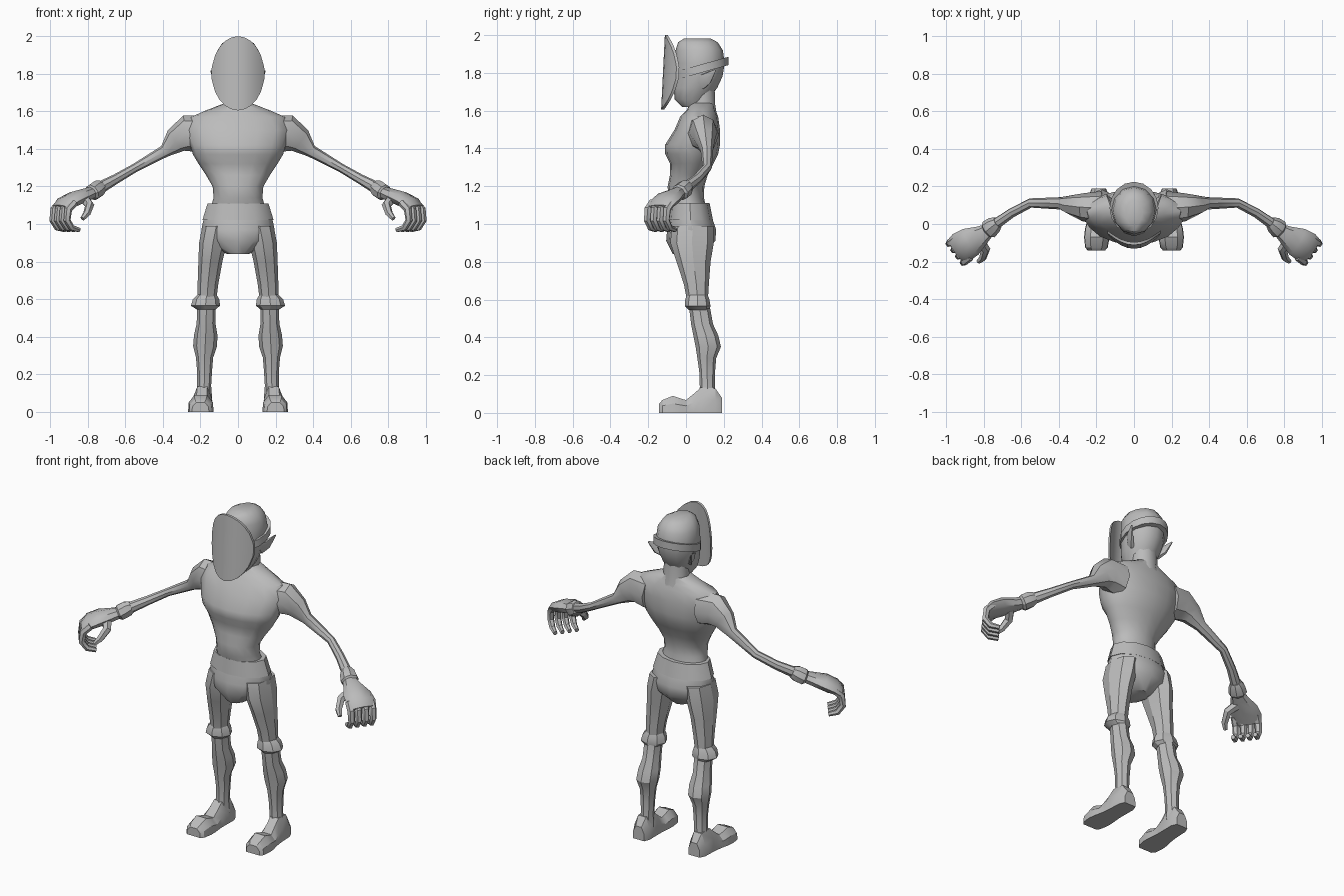
import bpy, bmesh, math
from mathutils import Vector

grey = bpy.data.materials.new("plain grey")
grey.diffuse_color = (0.5, 0.5, 0.5, 1)


def build(name, rings, mirror=False, angle=40):
    """Bridge a list of closed point rings, cap the ends and shade."""
    bm = bmesh.new()
    vr = [[bm.verts.new(p) for p in r] for r in rings]
    n = len(rings[0])
    for a, b in zip(vr, vr[1:]):
        for i in range(n):
            j = (i + 1) % n
            bm.faces.new((a[i], a[j], b[j], b[i]))
    bm.faces.new(vr[0][::-1])
    bm.faces.new(vr[-1])
    bmesh.ops.recalc_face_normals(bm, faces=bm.faces)
    me = bpy.data.meshes.new(name)
    bm.to_mesh(me)
    bm.free()
    me.materials.append(grey)
    ob = bpy.data.objects.new(name, me)
    bpy.context.collection.objects.link(ob)
    if mirror:
        ob.modifiers.new("mirror", 'MIRROR').use_mirror_merge = False
    bpy.ops.object.select_all(action='DESELECT')
    ob.select_set(True)
    bpy.context.view_layer.objects.active = ob
    bpy.ops.object.shade_smooth_by_angle(angle=math.radians(angle))
    return ob


def loft(name, rows, sides=8, side=None, mirror=False, slope=0, angle=40):
    """Rows are x, y, z, radius a, radius b. Without a side vector the rings stay level."""
    rings = []
    for k, (x, y, z, a, b) in enumerate(rows):
        s, u = Vector((1, 0, 0)), Vector((0, 1, slope))
        if side:
            p, q = rows[max(k - 1, 0)], rows[min(k + 1, len(rows) - 1)]
            t = (Vector(q[:3]) - Vector(p[:3])).normalized()
            s = Vector(side)
            s = (s - t * s.dot(t)).normalized()
            u = t.cross(s)
        rings.append([Vector((x, y, z)) + s * a * math.cos(w) + u * b * math.sin(w)
                      for w in (2 * math.pi * i / sides for i in range(sides))])
    return build(name, rings, mirror, angle)


# Torso and neck
loft("torso", [(0, y, z, a, b) for z, y, a, b in (
    (1.64, .085, .08, .065), (1.605, .08, .17, .075), (1.57, .07, .25, .10),
    (1.50, .06, .28, .12), (1.42, .035, .255, .145), (1.37, .03, .24, .14),
    (1.32, .03, .21, .115), (1.26, .015, .17, .10), (1.2, 0, .135, .097),
    (1.14, 0, .13, .095), (1.07, .02, .15, .09))], 16)
loft("neck", [(0, .095, 1.56, .085, .075), (0, .09, 1.63, .075, .068),
              (0, .085, 1.72, .075, .07)], 10)

# Waistband and pelvis
loft("waistband", [(0, .02, 1.11, .162, .105), (0, .025, 1.02, .19, .118)], 12)
loft("pelvis", [(0, .025, 1.04, .18, .11), (0, .03, .97, .195, .13),
                (0, .025, .91, .17, .13), (0, .01, .84, .06, .08)], 12)

# Head, headband, ears
loft("head", [(0, y, z, a, b) for z, y, a, b in (
    (1.62, .04, .05, .06), (1.66, .03, .078, .09), (1.72, .05, .1, .115),
    (1.78, .068, .115, .125), (1.85, .075, .12, .13), (1.92, .07, .112, .125),
    (1.962, .063, .085, .105), (1.982, .06, .045, .07))], 12)
loft("headband", [(0, .085, 1.802, .13, .14), (0, .085, 1.846, .13, .14)], 16, slope=.28)
loft("ear", [(.09, .075, 1.75, .02, .045), (.12, .11, 1.77, .013, .035),
             (.145, .155, 1.815, .003, .005)], 6, (1, 0, 0), True)

# Face plate: egg-shaped, bent around the face
plate = []
for k in range(13):
    w = math.radians(-90 + 15 * k)
    u, h = math.sin(w), max(math.cos(w), .15)
    ring = []
    for z, d in ((1.8 + .2 * h, 0), (1.8 - .195 * h, 0),
                 (1.8 - .195 * h, .015), (1.8 + .2 * h, .015)):
        ring.append((.14 * u, -.122 + .07 * u * u + d + (z - 1.8) * .05, z))
    plate.append(ring)
build("face_plate", plate)

# Legs with knee cuffs
loft("thigh", [(.115, .035, .99, .075, .11), (.133, .032, .9, .074, .115),
               (.147, .04, .8, .064, .09), (.16, .055, .68, .055, .066),
               (.165, .06, .6, .05, .056)], 8, mirror=True, angle=30)
loft("knee_cuff", [(.165, .06, .625, .05, .055), (.17, .06, .6, .07, .064),
                   (.173, .062, .565, .078, .068), (.17, .068, .545, .05, .055)],
     8, mirror=True, angle=30)
loft("shin", [(.168, .07, .57, .05, .055), (.17, .085, .47, .05, .058),
              (.172, .105, .41, .062, .066), (.175, .118, .35, .064, .067),
              (.178, .11, .29, .046, .05), (.178, .112, .22, .04, .042),
              (.18, .113, .14, .037, .04), (.182, .115, .06, .045, .045)],
     8, mirror=True, angle=30)

# Shoes: rows are y, centre x, half width, height
shoe = []
for y, c, w, h in ((.19, .187, .038, .08), (.155, .188, .052, .13), (.08, .19, .053, .135),
                   (.04, .192, .055, .10), (0, .194, .06, .068), (-.025, .196, .065, .075),
                   (-.07, .198, .068, .09), (-.125, .2, .06, .068), (-.142, .2, .045, .05)):
    shoe.append([(c + fx * w, y, fz * h) for fx, fz in
                 ((-1, 0), (-.95, .55), (-.5, 1), (.5, 1), (.95, .55), (1, 0))])
build("shoe", shoe, True, 30)

# Arms and wrist cuffs
loft("arm", [(.18, .085, 1.475, .09, .10), (.27, .09, 1.483, .075, .098),
             (.33, .10, 1.445, .055, .07), (.39, .11, 1.388, .033, .033),
             (.55, .112, 1.298, .025, .023), (.65, .06, 1.24, .026, .026),
             (.75, -.01, 1.185, .03, .034)], 8, (0, 1, 0), True)
across = (.6, .8, 0)
loft("wrist_cuff", [(.725, .01, 1.2, .032, .036), (.745, -.005, 1.188, .046, .047),
                    (.775, -.03, 1.168, .052, .046), (.785, -.037, 1.163, .038, .035)],
     8, across, True, angle=30)

# Hands, fingers, thumb
loft("palm", [(.77, -.03, 1.17, .035, .033), (.81, -.058, 1.155, .052, .036),
              (.87, -.095, 1.135, .08, .04), (.92, -.125, 1.11, .084, .035),
              (.945, -.142, 1.085, .075, .022)], 8, across, True)
for k, name in enumerate(("index", "middle", "ring", "little")):
    t = -.063 + .042 * k
    path = []
    for d, z, r in ((0, 1.115, .021), (.042, 1.078, .021), (.05, 1.02, .019),
                    (.02, .98, .017), (-.03, .968, .013)):
        path.append((.908 + .6 * t + .8 * d, -.125 + .8 * t - .6 * d, z, r, r))
    loft(name + "_finger", path, 6, across, True, angle=30)
loft("thumb", [(.825, -.085, 1.14, .03, .028), (.79, -.135, 1.1, .025, .025),
               (.805, -.18, 1.055, .02, .02), (.828, -.2, 1.028, .013, .013)],
     6, (1, 0, 0), True, angle=30)
